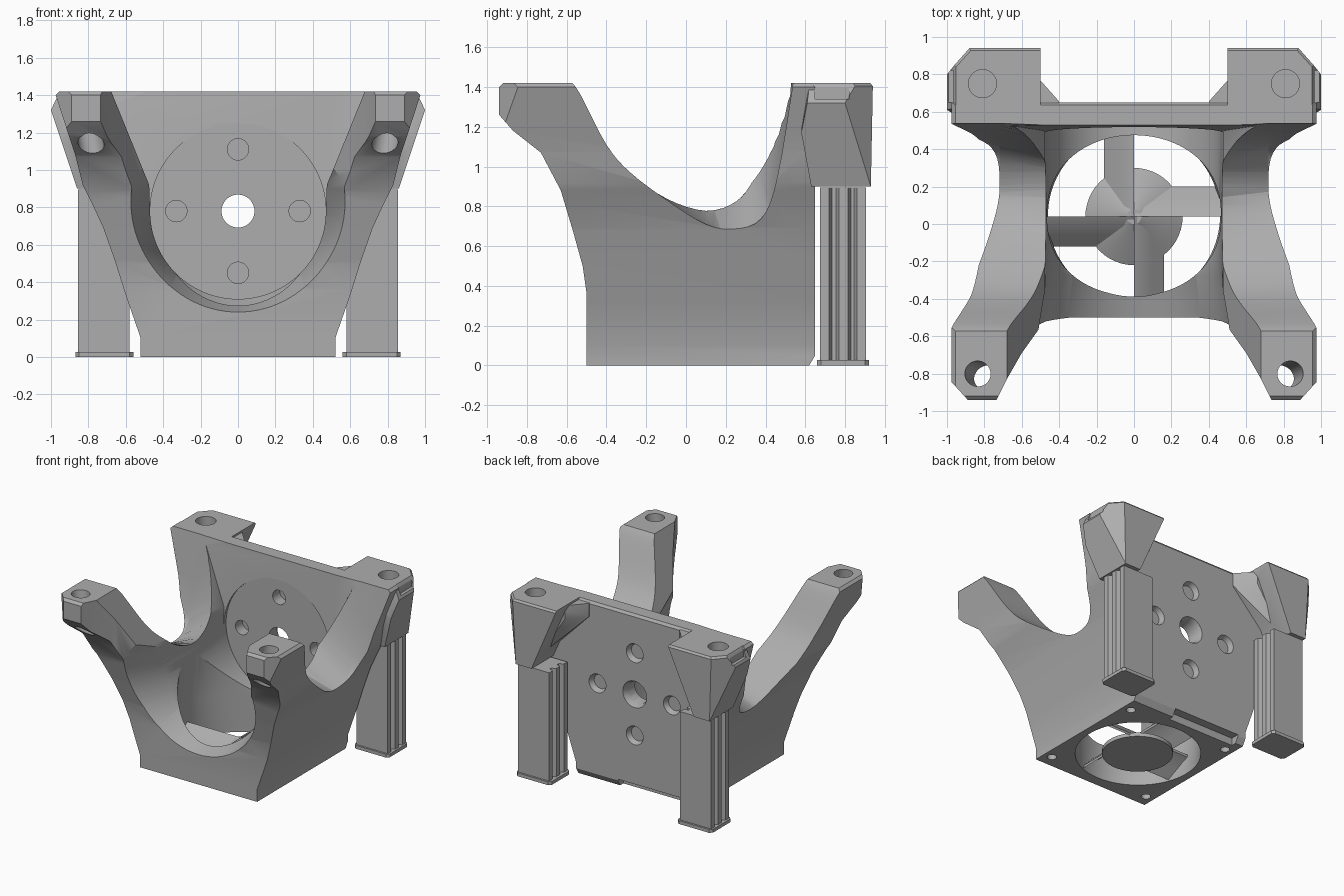
import bpy, bmesh, math
from mathutils import Vector, Matrix

if "Cube" in bpy.data.objects:
    bpy.data.objects.remove(bpy.data.objects["Cube"], do_unlink=True)

GREY = (0.42, 0.42, 0.42, 1)
mat = bpy.data.materials.new("plain_grey")
mat.use_nodes = True
mat.diffuse_color = GREY
mat.node_tree.nodes["Principled BSDF"].inputs["Base Color"].default_value = GREY


def finish(name, bm):
    bmesh.ops.recalc_face_normals(bm, faces=bm.faces[:])
    mesh = bpy.data.meshes.new(name)
    bm.to_mesh(mesh)
    bm.free()
    mesh.materials.append(mat)
    ob = bpy.data.objects.new(name, mesh)
    bpy.context.scene.collection.objects.link(ob)
    return ob


def loft(name, rings):
    bm = bmesh.new()
    loops = [[bm.verts.new(p) for p in r] for r in rings]
    for a, b in zip(loops, loops[1:]):
        for i in range(len(a)):
            j = (i + 1) % len(a)
            bm.faces.new((a[i], a[j], b[j], b[i]))
    bm.faces.new(loops[0])
    bm.faces.new(loops[-1])
    return finish(name, bm)


def place(axis, u, v, w):
    return {"x": (w, u, v), "y": (u, w, v), "z": (u, v, w)}[axis]


def prism(name, pts, axis, lo, hi):
    return loft(name, [[place(axis, u, v, w) for u, v in pts] for w in (lo, hi)])


def both(pts):
    return pts + [(-u, v) for u, v in reversed(pts)]


def hull(name, pts):
    bm = bmesh.new()
    for p in pts:
        bm.verts.new(p)
    out = bmesh.ops.convex_hull(bm, input=bm.verts[:])
    loose = [g for g in out["geom_interior"] if isinstance(g, bmesh.types.BMVert)]
    bmesh.ops.delete(bm, geom=loose, context="VERTS")
    bmesh.ops.dissolve_limit(bm, angle_limit=0.02, verts=bm.verts[:], edges=bm.edges[:])
    return finish(name, bm)


def rod(name, a, b, r1, r2=None, n=48):
    a, b = Vector(a), Vector(b)
    bm = bmesh.new()
    turn = (b - a).to_track_quat("Z", "Y").to_matrix().to_4x4()
    bmesh.ops.create_cone(bm, cap_ends=True, segments=n, radius1=r1, radius2=r2 or r1,
                          depth=(b - a).length, matrix=Matrix.Translation((a + b) / 2) @ turn)
    return finish(name, bm)


def box(name, x, y, z):
    return prism(name, [(x[0], y[0]), (x[1], y[0]), (x[1], y[1]), (x[0], y[1])], "z", *z)


def combine(ob, other, mode):
    mod = ob.modifiers.new("cut", "BOOLEAN")
    mod.operation, mod.solver, mod.object = mode, "EXACT", other
    bpy.context.view_layer.objects.active = ob
    bpy.ops.object.modifier_apply(modifier=mod.name)
    bpy.data.objects.remove(other, do_unlink=True)


def spline(pts, steps=4):
    out = []
    for i in range(len(pts) - 1):
        p = [Vector(pts[min(max(k, 0), len(pts) - 1)]) for k in range(i - 1, i + 3)]
        for s in range(steps):
            t = s / steps
            out.append(tuple(0.5 * (2 * p[1] + (p[2] - p[0]) * t
                       + (2 * p[0] - 5 * p[1] + 4 * p[2] - p[3]) * t * t
                       + (3 * p[1] - p[0] - 3 * p[2] + p[3]) * t ** 3)))
    return out + [pts[-1]]


# Body: front, side and plan outlines intersected
front = [(.52, 0), (.52, .1), (.6, .33), (.66, .52), (.72, .69), (.78, .82), (.83, .92),
         (.87, 1.08), (.91, 1.2), (.975, 1.4), (.955, 1.42)]
side = [(-.5, 0), (.62, 0), (.65, .05), (.65, 1.4), (.635, 1.42), (-.92, 1.42), (-.94, 1.4),
        (-.94, 1.26), (-.87, 1.18), (-.73, 1.07), (-.63, .88), (-.57, .68), (-.52, .5), (-.5, .36)]
plan = [(.5, -.45), (.6, -.69), (.68, -.83), (.74, -.95), (.88, -.95), (.98, -.84), (.98, .7)]
plan = [(.5, -.55)] + plan[1:]
body = prism("bracket_body", both(front), "y", -1, .7)
combine(body, prism("side_form", side, "x", -1.1, 1.1), "INTERSECT")
combine(body, prism("plan_form", both(plan), "z", -.1, 1.5), "INTERSECT")

# Side saddles between the arms and the back plate
inner = spline([(-.58, 1.43), (-.53, 1.36), (-.4, 1.11), (-.28, .97), (-.1, .84), (.1, .78),
                (.25, .83), (.34, .95), (.43, 1.17), (.53, 1.43)])
outer = spline([(-.58, 1.43), (-.53, 1.36), (-.4, 1.11), (-.28, .97), (-.08, .82), (.1, .71),
                (.24, .685), (.38, .74), (.46, .95), (.54, 1.43)])
sections = [(-1.1, outer), (-.72, outer), (-.46, inner), (.46, inner), (.72, outer), (1.1, outer)]
lid = [(.54, 1.6), (-.58, 1.6)]
combine(body, loft("saddle", [[(x, y, z) for y, z in s + lid] for x, s in sections]), "DIFFERENCE")

# Space between the arms, with a leaning back wall
vee = both([(.47, .78), (.475, .92), (.69, 1.45)])
combine(body, loft("vee", [[(x, y + k * (z - .78), z) for x, z in vee]
                           for y, k in ((-1.1, 0), (.49, .06))]), "DIFFERENCE")

# Horizontal bore with a flared mouth
combine(body, rod("bore", (0, -1.1, .78), (0, .52, .78), .47, n=96), "DIFFERENCE")
combine(body, rod("mouth", (0, -.73, .78), (0, -.27, .78), .61, .47, n=96), "DIFFERENCE")

# Fan duct through the floor
def oval(z, rx, ry, n=96):
    return [(rx * math.cos(math.tau * i / n), .045 + ry * math.sin(math.tau * i / n), z)
            for i in range(n)]

combine(body, loft("duct", [oval(-.1, .46, .46), oval(.05, .46, .46), oval(.3, .5, .43),
                            oval(.78, .46, .43)]), "DIFFERENCE")

# Rear mounting ears and webs
for s in (1, -1):
    top = [(.5, .94), (.88, .94), (.96, .85), (.96, .62), (.5, .6)]
    pts = [(x, y, 1.405) for x, y in top]
    pts += [(x * .98 + .01, y * .96 + .025, 1.42) for x, y in top]
    pts += [(1, .8, 1.32), (1, .61, 1.32), (.95, .84, 1.17), (.95, .58, 1.17)]
    pts += [(x, y, .9) for x in (.72, .86) for y in (.63, .93)]
    combine(body, hull("ear", [(s * x, y, z) for x, y, z in pts]), "UNION")
    web = [(x, y, z) for x, y in ((.4, .62), (.4, .655), (.52, .79), (.55, .62)) for z in (1.3, 1.405)]
    web += [(.74, .63, .95), (.74, .8, .95)]
    combine(body, hull("web", [(s * x, y, z) for x, y, z in web]), "UNION")
    combine(body, box("slot", sorted((s * .965, s * 1.1)), (.65, .82), (1.34, 1.4)), "DIFFERENCE")
    combine(body, rod("rear_hole", (s * .81, .75, 1.05), (s * .81, .75, 1.5), .075), "DIFFERENCE")
    combine(body, rod("arm_hole", (s * .76, -.83, 1.0), (s * .85, -.795, 1.5), .068), "DIFFERENCE")
    for y in (-.4, .5):
        combine(body, rod("fan_screw", (s * .45, y, -.1), (s * .45, y, .15), .035, n=24), "DIFFERENCE")

# Back plate holes, countersunk behind
for x, z, r in ((0, .78, .088), (.33, .78, .057), (-.33, .78, .057), (0, 1.11, .057), (0, .45, .057)):
    combine(body, rod("hole", (x, .3, z), (x, .8, z), r), "DIFFERENCE")
    combine(body, rod("sink", (x, .61, z), (x, .7, z), r, r + .04), "DIFFERENCE")

# Cable notch at the lower back edge
combine(body, box("notch", (-.45, .15), (.58, .8), (-.1, .06)), "DIFFERENCE")

# Fan hub and four sloping vanes
hub = rod("fan_hub", (0, .04, 0), (0, .04, .03), .26)
cap = rod("fan_cap", (0, .04, .03), (0, .04, .16), .26, .04)
vanes = []
for i in range(4):
    turn = Matrix.Translation((0, .04, 0)) @ Matrix.Rotation(i * math.pi / 2, 4, "Z")
    section = [(0, .17), (.05, .14), (.1, .09), (.16, .03), (.16, .01), (.1, .07), (.05, .12), (0, .15)]
    vane = prism("fan_vane_%d" % (i + 1), section, "x", 0, .48)
    vane.data.transform(turn)
    vanes.append(vane)

# Print supports under the rear ears, grooved on both sides
legs = []
for s, label in ((1, "left"), (-1, "right")):
    rim = [(.855, .675), (.855, .72), (.82, .735), (.82, .755), (.855, .77), (.855, .815),
           (.82, .83), (.82, .845), (.855, .86), (.855, .905)]
    shape = rim + [(1.435 - x, y) for x, y in reversed(rim)]
    legs.append(prism(label + "_support", [(s * x, y) for x, y in shape], "z", .02, .895))
    foot = [(.56, .68), (.58, .66), (.85, .66), (.87, .68), (.87, .9), (.85, .92), (.58, .92), (.56, .9)]
    legs.append(prism(label + "_support_foot", [(s * x, y) for x, y in foot], "z", 0, .027))

# Smooth curves, keep edges crisp
bpy.ops.object.select_all(action="DESELECT")
for ob in [body, hub, cap] + vanes + legs:
    ob.select_set(True)
bpy.context.view_layer.objects.active = body
bpy.ops.object.shade_smooth_by_angle(angle=math.radians(25))
